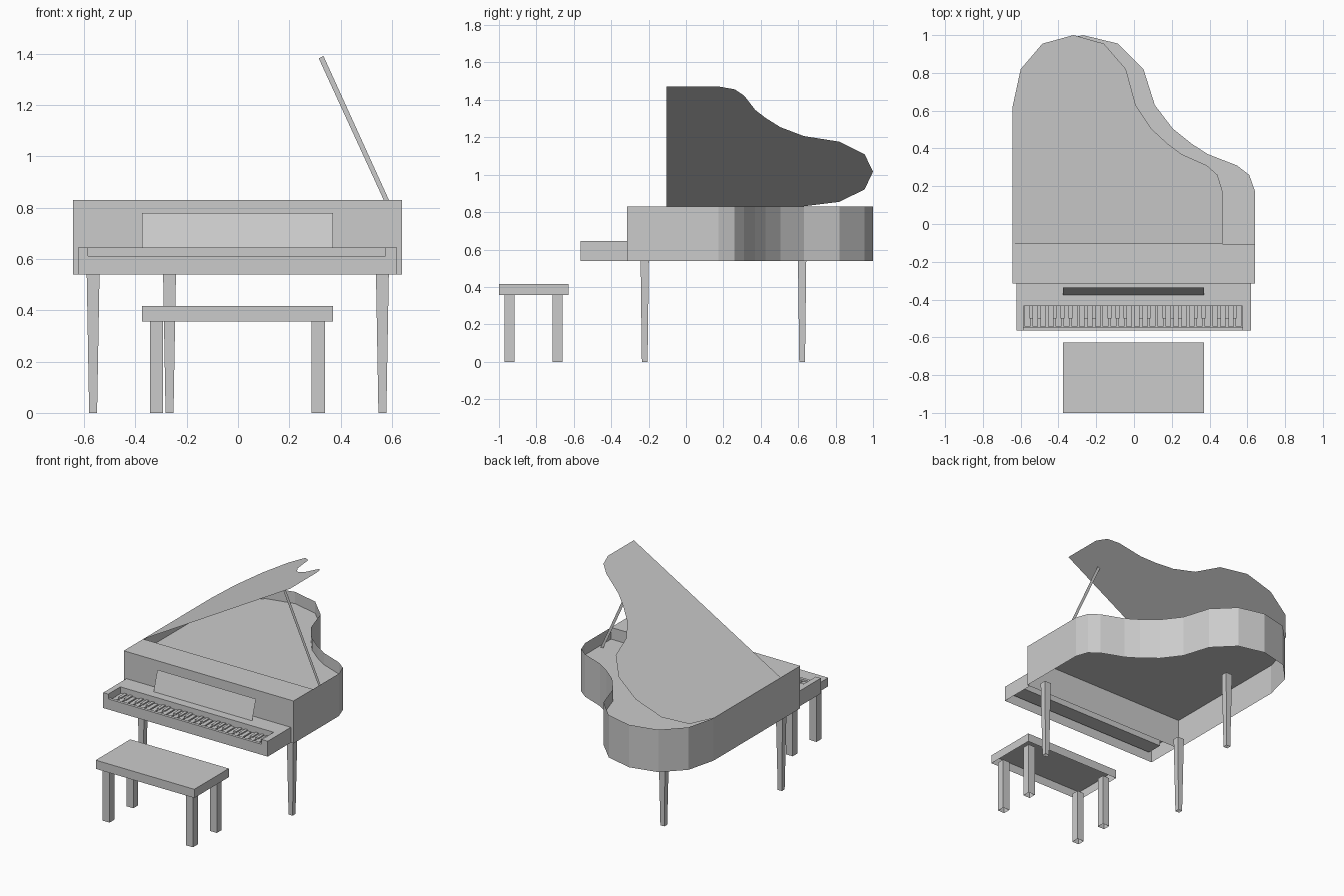
import bpy, bmesh, math
from mathutils import Matrix, Vector

if "Cube" in bpy.data.objects:
    bpy.data.objects.remove(bpy.data.objects["Cube"])

grey = bpy.data.materials.new("plain_grey")
grey.use_nodes = True
grey.diffuse_color = (0.6, 0.6, 0.6, 1)
grey.node_tree.nodes["Principled BSDF"].inputs["Base Color"].default_value = (0.6, 0.6, 0.6, 1)


def finish(name, bm):
    """Turn a bmesh into a named, flat-shaded object."""
    bmesh.ops.remove_doubles(bm, verts=bm.verts, dist=0.0001)
    bmesh.ops.recalc_face_normals(bm, faces=bm.faces)
    mesh = bpy.data.meshes.new(name)
    bm.to_mesh(mesh)
    bm.free()
    mesh.materials.append(grey)
    obj = bpy.data.objects.new(name, mesh)
    bpy.context.collection.objects.link(obj)
    return obj


def face(bm, *points):
    bm.faces.new([bm.verts.new(p) for p in points])


def wall(bm, a, b, low, high):
    face(bm, (*a, low), (*b, low), (*b, high), (*a, high))


def stepped_shell(bm, xs, ys, heights, base):
    """Open-bottomed block whose top steps between heights[row][column]."""
    def height(i, j):
        inside = 0 <= i < len(xs) - 1 and 0 <= j < len(ys) - 1
        return heights[j][i] if inside else base
    for j in range(len(ys)):
        for i in range(len(xs)):
            h, west, south = height(i, j), height(i - 1, j), height(i, j - 1)
            if h > base:
                face(bm, (xs[i], ys[j], h), (xs[i + 1], ys[j], h),
                     (xs[i + 1], ys[j + 1], h), (xs[i], ys[j + 1], h))
            if h != west:
                wall(bm, (xs[i], ys[j]), (xs[i], ys[j + 1]), min(h, west), max(h, west))
            if h != south:
                wall(bm, (xs[i], ys[j]), (xs[i + 1], ys[j]), min(h, south), max(h, south))


def block(bm, x0, x1, y0, y1, z0, z1):
    stepped_shell(bm, [x0, x1], [y0, y1], [[z1]], z0)


# Case outline: straight spine, rounded tail, curved bentside
SPINE, FRONT, OPENING = -0.643, -0.315, -0.105
BOTTOM, BOARD, TOP = 0.54, 0.75, 0.83
curve = [(0.64, 0.175), (0.61, 0.26), (0.545, 0.31), (0.39, 0.37), (0.305, 0.425),
         (0.205, 0.505), (0.11, 0.63), (0.05, 0.82), (-0.085, 0.955), (-0.27, 1.0),
         (-0.46, 0.955), (-0.593, 0.82), (SPINE, 0.62)]


def outline(front):
    return [(SPINE, front), (0.64, front)] + curve


# Rim
bm = bmesh.new()
plan = outline(FRONT)
for a, b in zip(plan, plan[1:] + plan[:1]):
    wall(bm, a, b, BOTTOM, TOP)
finish("case_rim", bm)

# Soundboard
bm = bmesh.new()
face(bm, *[(x, y, BOARD) for x, y in plan])
finish("soundboard", bm)

# Fixed front top board with its drop to the soundboard
bm = bmesh.new()
face(bm, (SPINE, FRONT, TOP), (0.64, FRONT, TOP), (0.64, OPENING, TOP), (SPINE, OPENING, TOP))
wall(bm, (SPINE, OPENING), (0.64, OPENING), BOARD, TOP)
finish("front_top_board", bm)

# Raised lid, hinged along the spine
bm = bmesh.new()
face(bm, *[(x, y, TOP) for x, y in outline(OPENING)])
bmesh.ops.rotate(bm, verts=bm.verts, cent=Vector((SPINE, 0, TOP)),
                 matrix=Matrix.Rotation(math.radians(-30), 3, "Y"))
finish("lid", bm)

# Flat lid prop
bm = bmesh.new()
face(bm, (0.605, 0.03, BOARD), (0.625, 0.03, BOARD), (0.333, 0.03, 1.392), (0.315, 0.03, 1.382))
finish("lid_prop", bm)

# Keyboard case with a sunken key bed between the cheeks
bm = bmesh.new()
HIGH, RAIL, BED = 0.645, 0.612, 0.592
stepped_shell(bm, [-0.623, -0.585, 0.575, 0.62], [-0.565, -0.545, -0.435, FRONT],
              [[HIGH, RAIL, HIGH], [HIGH, BED, HIGH], [HIGH, HIGH, HIGH]], BOTTOM)
finish("keyboard_case", bm)

# Keys
whites, blacks = bmesh.new(), bmesh.new()
count = 28
pitch = 1.16 / count
for k in range(count):
    x = -0.585 + k * pitch
    block(whites, x + 0.005, x + pitch - 0.005, -0.543, -0.435, BED, 0.602)
    if k % 7 not in (2, 6):
        block(blacks, x + pitch - 0.01, x + pitch + 0.01, -0.5, -0.435, BED, 0.61)
finish("white_keys", whites)
finish("black_keys", blacks)

# Leaning music desk
bm = bmesh.new()
face(bm, (-0.375, -0.375, HIGH), (0.37, -0.375, HIGH), (0.37, -0.335, 0.78), (-0.375, -0.335, 0.78))
finish("music_desk", bm)

# Tapered piano legs
for name, x, y in (("front_leg_a", -0.565, -0.221), ("front_leg_b", 0.563, -0.221),
                   ("back_leg", -0.267, 0.621)):
    bm = bmesh.new()
    block(bm, x - 0.025, x + 0.025, y - 0.022, y + 0.022, 0, BOTTOM)
    for v in bm.verts:
        if v.co.z < 0.1:
            v.co.x = x + (v.co.x - x) * 0.62
            v.co.y = y + (v.co.y - y) * 0.7
    finish(name, bm)

# Bench
bm = bmesh.new()
block(bm, -0.375, 0.37, -1.0, -0.628, 0.357, 0.416)
finish("bench_seat", bm)
bm = bmesh.new()
for x in (-0.318, 0.313):
    for y in (-0.944, -0.687):
        block(bm, x - 0.026, x + 0.026, y - 0.026, y + 0.026, 0, 0.36)
finish("bench_legs", bm)
